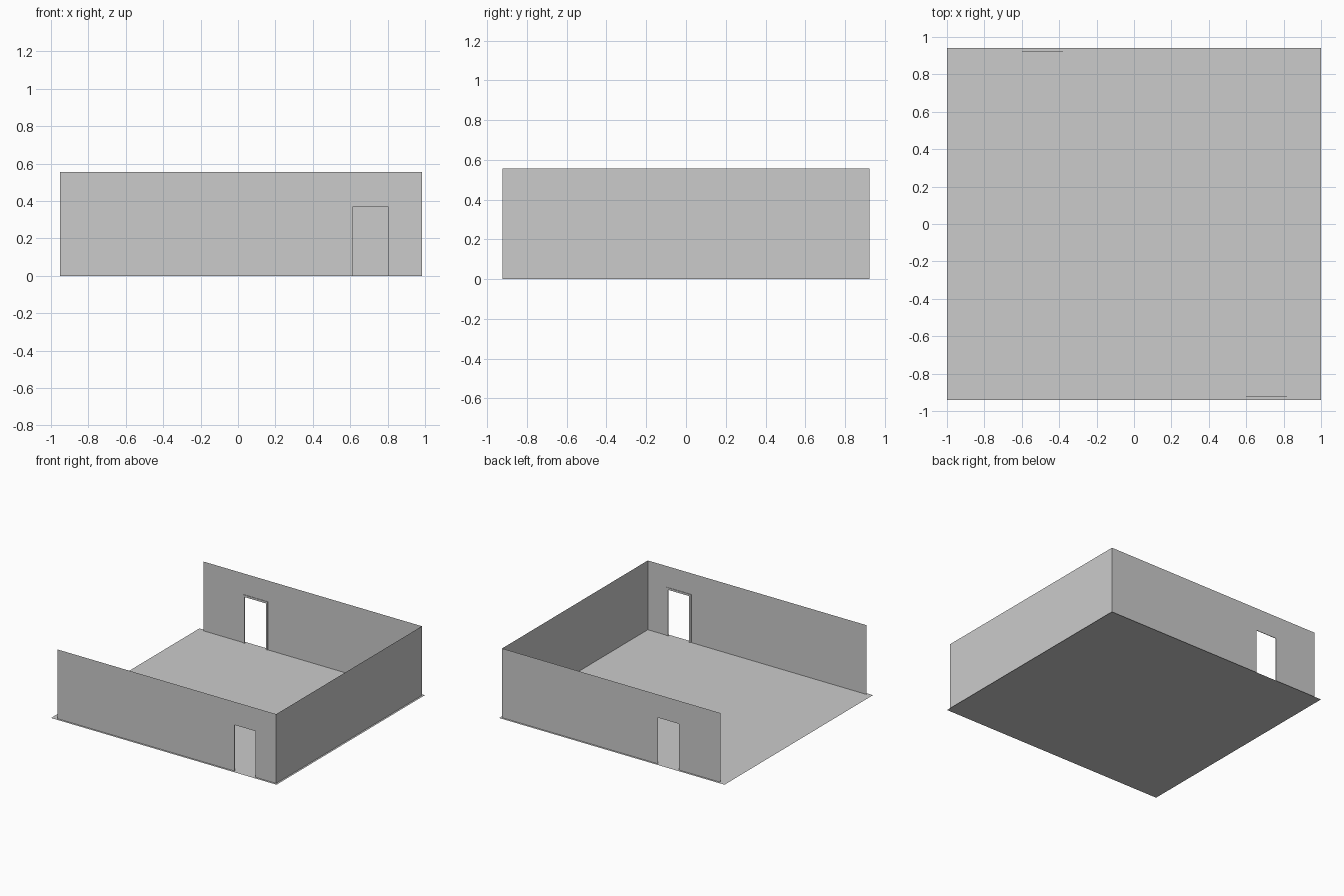
import bpy

if "Cube" in bpy.data.objects:
    bpy.data.objects.remove(bpy.data.objects["Cube"])

LEFT, RIGHT, SIDE, HEIGHT = -0.953, 0.985, 0.923, 0.555
DOOR_H, TRIM, DEPTH = 0.37, 0.016, 0.004


def sheet(name, verts):
    """Single flat polygon."""
    mesh = bpy.data.meshes.new(name)
    mesh.from_pydata(verts, [], [range(len(verts))])
    obj = bpy.data.objects.new(name, mesh)
    bpy.context.collection.objects.link(obj)
    return obj


def arch(outer, inner, top_out, top_in):
    """Upside-down U outline in x and z."""
    (a, b), (c, d) = outer, inner
    return [(a, 0), (c, 0), (c, top_in), (d, top_in),
            (d, 0), (b, 0), (b, top_out), (a, top_out)]


def wall_with_door(label, s, x0, x1):
    y = s * SIDE
    # thin wall with doorway
    outline = arch((LEFT, RIGHT), (x0, x1), HEIGHT, DOOR_H)
    if s > 0:
        outline.reverse()
    sheet(label + "_wall", [(x, y, z) for x, z in outline])
    # door trim on the inner face
    outline = arch((x0 - TRIM, x1 + TRIM), (x0, x1), DOOR_H + TRIM, DOOR_H)
    if s < 0:
        outline.reverse()
    trim = sheet(label + "_door_frame", [(x, y - s * DEPTH, z) for x, z in outline])
    mod = trim.modifiers.new("thickness", "SOLIDIFY")
    mod.thickness = DEPTH
    mod.offset = -1


# floor
sheet("floor", [(-1, -0.94, 0), (1, -0.94, 0), (1, 0.94, 0), (-1, 0.94, 0)])

# end wall; the left side stays open
sheet("right_wall", [(RIGHT, -SIDE, 0), (RIGHT, SIDE, 0),
                     (RIGHT, SIDE, HEIGHT), (RIGHT, -SIDE, HEIGHT)])

# long walls
wall_with_door("front", -1, 0.615, 0.803)
wall_with_door("back", 1, -0.584, -0.396)
